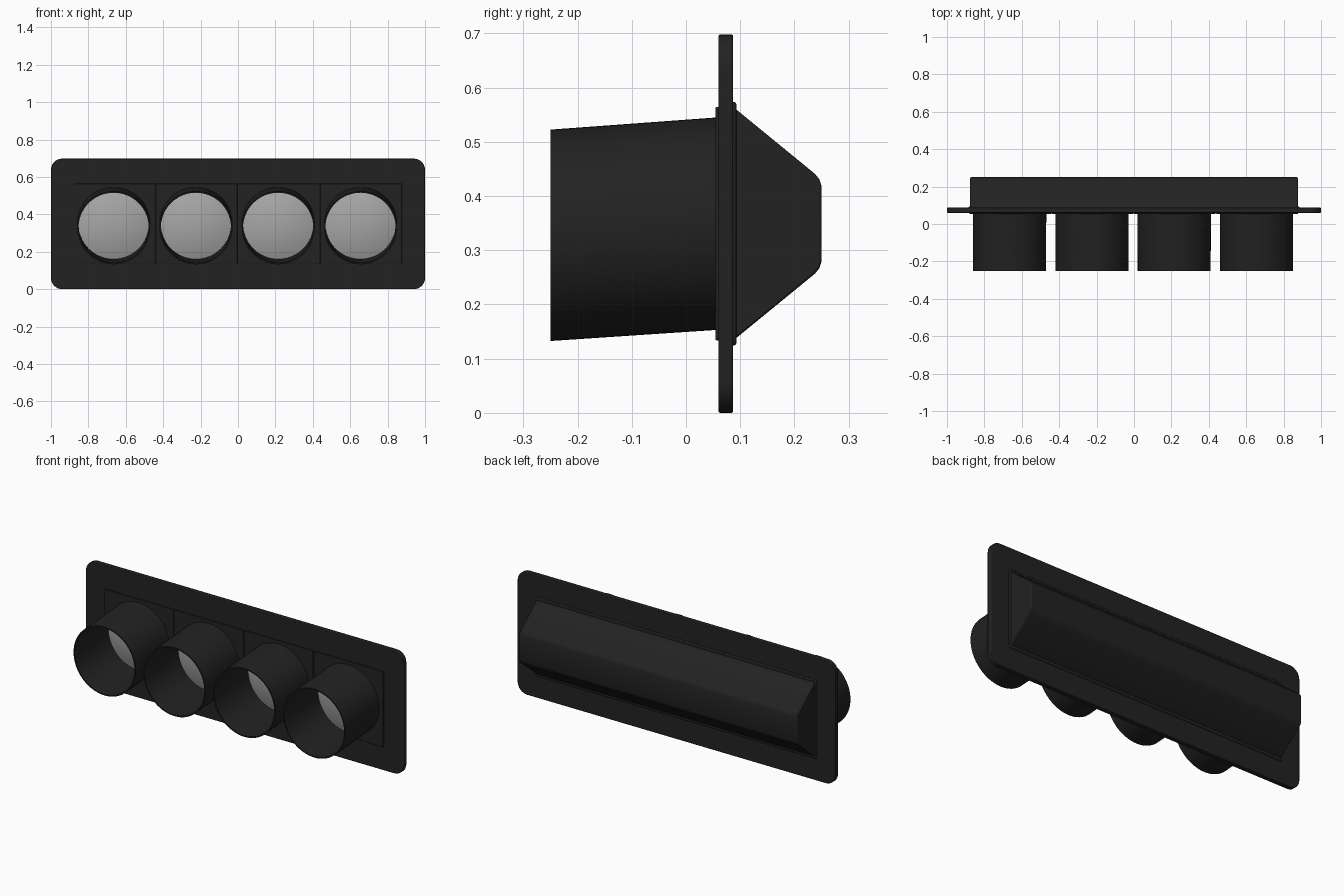
import bpy, bmesh, math

if "Cube" in bpy.data.objects:
    bpy.data.objects.remove(bpy.data.objects["Cube"])


def material(name, v):
    m = bpy.data.materials.new(name)
    m.diffuse_color = (v, v, v, 1)
    m.use_nodes = True
    m.node_tree.nodes["Principled BSDF"].inputs["Base Color"].default_value = m.diffuse_color
    return m


BLACK = material("matte black", 0.016)
GREY = material("lens grey", 0.38)


def finish(bm, name, mat, bevel=0.0, angle=35):
    bmesh.ops.recalc_face_normals(bm, faces=bm.faces)
    me = bpy.data.meshes.new(name)
    bm.to_mesh(me)
    bm.free()
    me.materials.append(mat)
    ob = bpy.data.objects.new(name, me)
    bpy.context.collection.objects.link(ob)
    if bevel:
        mod = ob.modifiers.new("edge", 'BEVEL')
        mod.width, mod.segments = bevel, 2
        mod.limit_method, mod.angle_limit = 'ANGLE', math.radians(40)
    bpy.ops.object.select_all(action='DESELECT')
    ob.select_set(True)
    bpy.context.view_layer.objects.active = ob
    bpy.ops.object.shade_smooth_by_angle(angle=math.radians(angle))
    return ob


def prism(points, offset):
    """Extrude a closed outline of 3D points along an offset."""
    bm = bmesh.new()
    f = bm.faces.new([bm.verts.new(p) for p in points])
    ext = bmesh.ops.extrude_face_region(bm, geom=[f])
    # the source face stays as the other cap
    verts = [g for g in ext["geom"] if isinstance(g, bmesh.types.BMVert)]
    bmesh.ops.translate(bm, verts=verts, vec=offset)
    if f.is_valid is False:
        bmesh.ops.holes_fill(bm, edges=bm.edges)
    return bm


def rounded_plate(name, cx, cz, w, h, y0, y1, r, bevel):
    pts = []
    for k, (sx, sz) in enumerate([(1, 1), (-1, 1), (-1, -1), (1, -1)]):
        for i in range(9):
            a = math.radians(90 * k + 90 * i / 8)
            pts.append((cx + sx * (w / 2 - r) + r * math.cos(a), y0,
                        cz + sz * (h / 2 - r) + r * math.sin(a)))
    return finish(prism(pts, (0, y1 - y0, 0)), name, BLACK, bevel)


# mounting plate and the raised foot of the rear housing
rounded_plate("mounting_plate", 0, 0.349, 2.0, 0.698, 0.06, 0.087, 0.06, 0.003)
rounded_plate("housing_foot", 0, 0.349, 1.77, 0.45, 0.08, 0.093, 0.012, 0.005)

# tapered rear housing, a profile in y/z run along x
half = [(0.08, 0.216), (0.095, 0.209), (0.238, 0.092), (0.246, 0.082), (0.25, 0.07)]
profile = [(y, 0.349 + d) for y, d in half] + [(y, 0.349 - d) for y, d in reversed(half)]
finish(prism([(-0.876, y, z) for y, z in profile], (1.752, 0, 0)), "rear_housing", BLACK, 0.004)

# four front units: panel, drooping tube cut flush at the front, domed lens
N = 64


def ring(bm, cx, y, r):
    cz = 0.349 + 0.07 * (y - 0.055)
    return [bm.verts.new((cx + r * math.cos(2 * math.pi * i / N), y,
                          cz + r * math.sin(2 * math.pi * i / N))) for i in range(N)]


def bridge(bm, a, b):
    for i in range(N):
        j = (i + 1) % N
        bm.faces.new((a[i], a[j], b[j], b[i]))


for n in range(4):
    cx = -0.665 + 0.44 * n
    rounded_plate(f"front_panel_{n + 1}", cx + 0.003, 0.349, 0.437, 0.43,
                  0.054, 0.065, 0.004, 0.002)

    bm = bmesh.new()
    loops = [ring(bm, cx, y, r) for y, r in
             [(0.058, 0.196), (-0.25, 0.195), (-0.25, 0.188), (0.058, 0.188)]]
    for k in range(4):
        bridge(bm, loops[k], loops[(k + 1) % 4])
    finish(bm, f"tube_{n + 1}", BLACK)

    bm = bmesh.new()
    prev, sag, steps = None, 0.035, 8
    for k in range(steps):
        t = 1 - k / steps
        loop = ring(bm, cx, 0.052 - sag * (1 - t * t), 0.1885 * t)
        if prev:
            bridge(bm, prev, loop)
        prev = loop
    tip = bm.verts.new((cx, 0.052 - sag, 0.347))
    for i in range(N):
        bm.faces.new((prev[i], prev[(i + 1) % N], tip))
    lens = finish(bm, f"lens_{n + 1}", GREY, angle=60)
    # open dome: make sure it faces the front
    if lens.data.polygons[0].normal.y > 0:
        lens.data.flip_normals()
